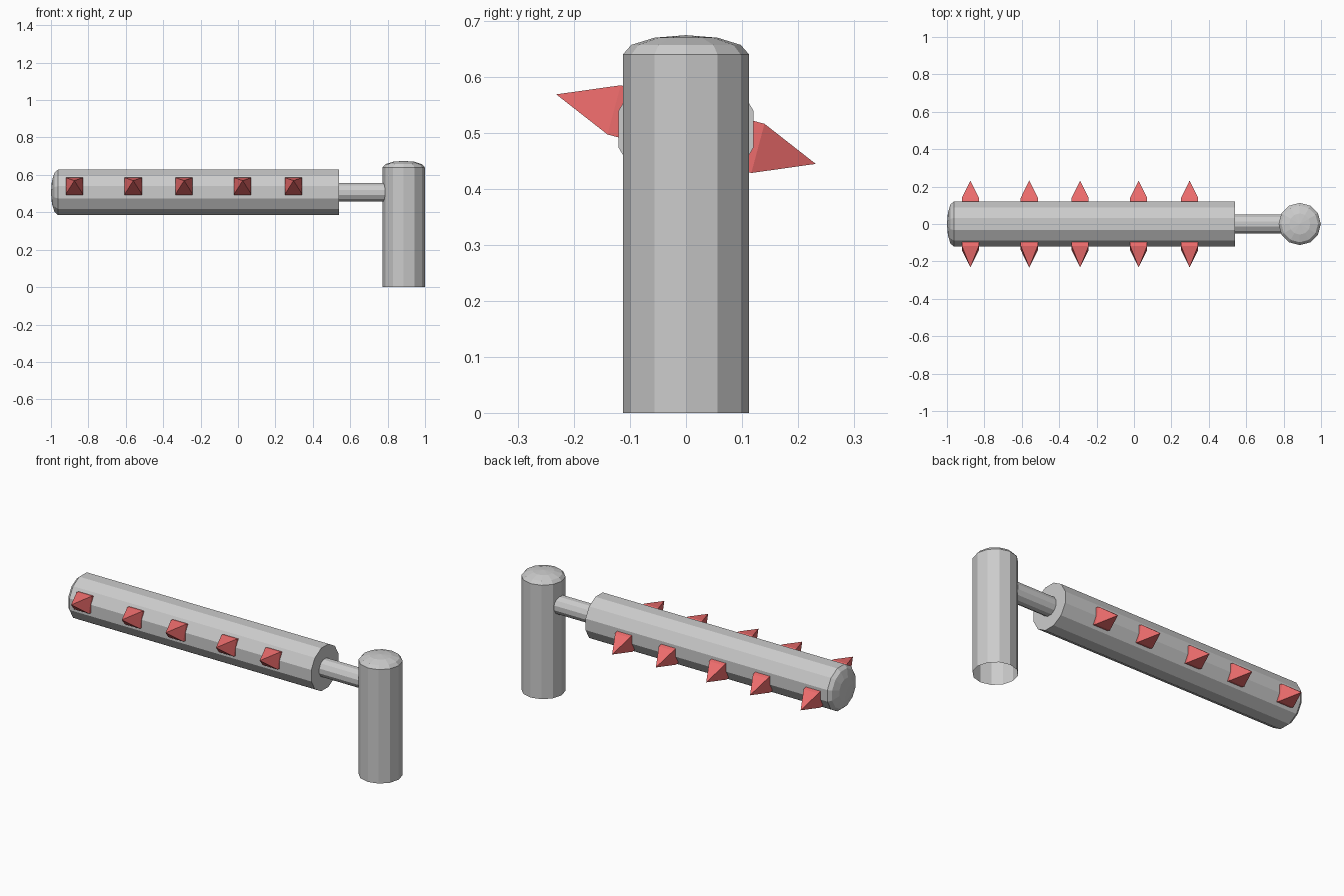
import bpy, bmesh
from math import sin, cos, pi
from mathutils import Matrix, Vector

if "Cube" in bpy.data.objects:
    bpy.data.objects.remove(bpy.data.objects["Cube"])

AXIS_Z = 0.507
SIDES = 12


def make_object(name, bm, mat=None):
    bmesh.ops.recalc_face_normals(bm, faces=bm.faces)
    me = bpy.data.meshes.new(name)
    bm.to_mesh(me)
    bm.free()
    ob = bpy.data.objects.new(name, me)
    bpy.context.collection.objects.link(ob)
    if mat:
        me.materials.append(mat)
    return ob


def lathe(name, profile, matrix, phase=0.0, cap_start=False):
    """Revolve (radius, height) points about local z; radius 0 closes to a point."""
    bm = bmesh.new()
    rings = []
    for r, h in profile:
        n = SIDES if r > 0 else 1
        rings.append([bm.verts.new(matrix @ Vector((r * cos(phase + 2 * pi * i / SIDES),
                                                    r * sin(phase + 2 * pi * i / SIDES), h)))
                      for i in range(n)])
    for a, b in zip(rings, rings[1:]):
        for i in range(SIDES):
            j = (i + 1) % SIDES
            bm.faces.new((a[i], a[j], b[0]) if len(b) == 1 else (a[i], a[j], b[j], b[i]))
    if cap_start:
        bm.faces.new(rings[0])
    return make_object(name, bm)


def domed(r, base, shoulder, rise):
    """Cylinder profile ending in a shallow dome."""
    dome = [(r * cos(a), shoulder + rise * sin(a)) for a in (0, pi / 6, pi / 3)]
    return [(r, base)] + dome + [(0, shoulder + rise)]


# upright post, open underneath
lathe("post", domed(0.113, 0, 0.64, 0.035), Matrix.Translation((0.886, 0, 0)))

# horizontal arm and connecting rod, pointing along -x
along_x = Matrix.Translation((0, 0, AXIS_Z)) @ Matrix.Rotation(-pi / 2, 4, 'Y')
lathe("arm", domed(0.125, -0.54, 0.963, 0.037), along_x, pi / 12, cap_start=True)
lathe("connecting_rod", [(0.052, -0.785), (0.052, -0.54)], along_x, pi / 12, cap_start=True)

# red spikes: square block with a pyramid tip, in two opposite tilted rows
red = bpy.data.materials.new("spike_red")
red.diffuse_color = (0.85, 0.15, 0.15, 1)
red.use_nodes = True
red.node_tree.nodes["Principled BSDF"].inputs["Base Color"].default_value = red.diffuse_color


def spike(name, x, turn):
    bm = bmesh.new()
    w = 0.0455
    corners = ((-w, -w), (w, -w), (w, w), (-w, w))
    low, high = [[bm.verts.new((cx, -d, cz)) for cx, cz in corners] for d in (0.09, 0.133)]
    tip = bm.verts.new((0, -0.24, 0))
    bm.faces.new(low)
    for i in range(4):
        j = (i + 1) % 4
        bm.faces.new((low[i], low[j], high[j], high[i]))
        bm.faces.new((high[i], high[j], tip))
    bm.transform(Matrix.Translation((x, 0, AXIS_Z)) @ Matrix.Rotation(turn, 4, 'X'))
    make_object(name, bm, red)


for i, x in enumerate((-0.875, -0.56, -0.288, 0.025, 0.297)):
    spike(f"front_spike_{i + 1}", x, -pi / 12)
    spike(f"back_spike_{i + 1}", x, pi - pi / 12)
